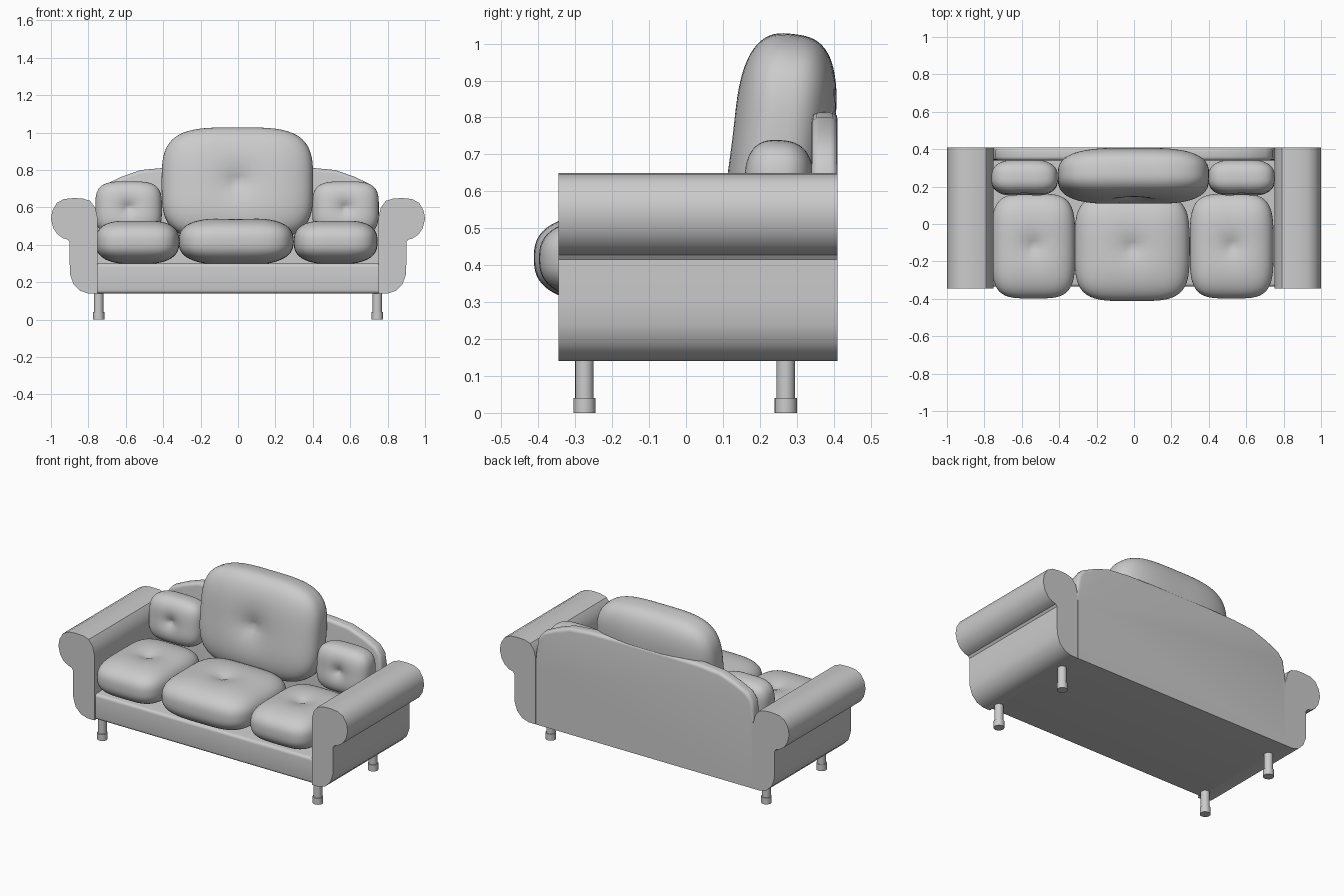
import bpy, bmesh, math
from mathutils import Matrix

if "Cube" in bpy.data.objects:
    bpy.data.objects.remove(bpy.data.objects["Cube"])


def finish(name, bm, angle=35):
    bmesh.ops.recalc_face_normals(bm, faces=bm.faces[:])
    me = bpy.data.meshes.new(name)
    bm.to_mesh(me)
    bm.free()
    me.shade_smooth()
    me.set_sharp_from_angle(angle=math.radians(angle))
    ob = bpy.data.objects.new(name, me)
    bpy.context.collection.objects.link(ob)
    return ob


def extrude_xz(name, pts, y0, y1):
    """Solid from an (x, z) profile extruded along y."""
    bm = bmesh.new()
    face = bm.faces.new([bm.verts.new((x, y0, z)) for x, z in pts])
    ret = bmesh.ops.extrude_face_region(bm, geom=[face])
    verts = [v for v in ret["geom"] if isinstance(v, bmesh.types.BMVert)]
    bmesh.ops.translate(bm, verts=verts, vec=(0, y1 - y0, 0))
    return finish(name, bm)


def cushion(name, centre, half, tilt=0, plan=4.0, side=2.7, depth=0.045, spread=0.07):
    """Pillow with a tufted dimple on its local top; tilt turns the top to the front."""
    bm = bmesh.new()
    bmesh.ops.create_cube(bm, size=2)
    bmesh.ops.subdivide_edges(bm, edges=bm.edges[:], cuts=19, use_grid_fill=True)
    for v in bm.verts:
        x, y, z = v.co
        flat = (abs(x) ** plan + abs(y) ** plan) ** (side / plan)
        r = (flat + abs(z) ** side) ** (1 / side)
        x, y, z = (c / r * h for c, h in zip((x, y, z), half))
        if z > 0:
            z -= depth * math.exp(-math.hypot(x, y) / spread)
        v.co = (x, y, z)
    m = Matrix.Translation(centre) @ Matrix.Rotation(math.radians(tilt), 4, 'X')
    bmesh.ops.transform(bm, matrix=m, verts=bm.verts[:])
    return finish(name, bm, 80)


# Rolled arms
arm = [(0.752, 0.14), (0.80, 0.14), (0.845, 0.155), (0.88, 0.19), (0.897, 0.24),
       (0.90, 0.30), (0.90, 0.415), (0.91, 0.428), (0.935, 0.435), (0.965, 0.455),
       (0.988, 0.49), (1.0, 0.54), (0.992, 0.585), (0.968, 0.625), (0.93, 0.645),
       (0.88, 0.65), (0.83, 0.648), (0.79, 0.635), (0.764, 0.60), (0.752, 0.55)]
for s, label in ((-1, "left"), (1, "right")):
    extrude_xz(label + "_arm", [(s * x, z) for x, z in arm], -0.345, 0.41)

# Seat base with rounded front lower edge
bm = bmesh.new()
bmesh.ops.create_cube(bm, size=1)
for v in bm.verts:
    v.co = (v.co.x * 1.51, v.co.y * 0.735 + 0.0325, v.co.z * 0.16 + 0.22)
edge = [e for e in bm.edges if all(v.co.y < 0 for v in e.verts)
        and abs(e.verts[0].co.x - e.verts[1].co.x) > 1]
bmesh.ops.bevel(bm, geom=edge, offset=0.018, segments=4, profile=0.5, affect='EDGES')
finish("seat_base", bm)

# Arched back panel, rounded along the top rear edge
half = [(0.75, 0.14), (0.75, 0.62), (0.74, 0.68), (0.705, 0.725), (0.62, 0.765),
        (0.52, 0.80), (0.38, 0.813), (0.2, 0.817)]
panel = extrude_xz("back_panel", half + [(-x, z) for x, z in reversed(half)], 0.34, 0.41)
bm = bmesh.new()
bm.from_mesh(panel.data)
rim = [e for e in bm.edges if all(v.co.z > 0.6 for v in e.verts)
       and abs(e.verts[0].co.y - e.verts[1].co.y) < 0.01]
bmesh.ops.bevel(bm, geom=rim, offset=0.02, segments=4, profile=0.5, affect='EDGES')
bm.to_mesh(panel.data)
bm.free()
panel.data.shade_smooth()
panel.data.set_sharp_from_angle(angle=math.radians(35))

# Seat and back cushions
cushion("middle_seat_cushion", (-0.01, -0.125, 0.42), (0.307, 0.287, 0.13))
cushion("middle_back_cushion", (-0.003, 0.255, 0.725), (0.405, 0.303, 0.142), 83,
        plan=3.6, side=2.9, depth=0.06, spread=0.08)
for s, label in ((-1, "left"), (1, "right")):
    cushion(label + "_seat_cushion", (s * 0.53 - 0.008, -0.118, 0.418), (0.224, 0.28, 0.122))
    cushion(label + "_back_cushion", (s * 0.58 - 0.005, 0.245, 0.595), (0.178, 0.144, 0.1),
            86, plan=3.6, depth=0.045, spread=0.045)

# Legs with a wider foot ring
for sx, lx in ((-1, "left"), (1, "right")):
    for y, ly in ((-0.275, "front"), (0.27, "back")):
        bm = bmesh.new()
        for r, z0, z1 in ((0.03, 0, 0.04), (0.025, 0.04, 0.15)):
            bmesh.ops.create_cone(bm, cap_ends=True, segments=20, radius1=r, radius2=r,
                                  depth=z1 - z0,
                                  matrix=Matrix.Translation((sx * 0.745, y, (z0 + z1) / 2)))
        finish(f"{ly}_{lx}_leg", bm)
